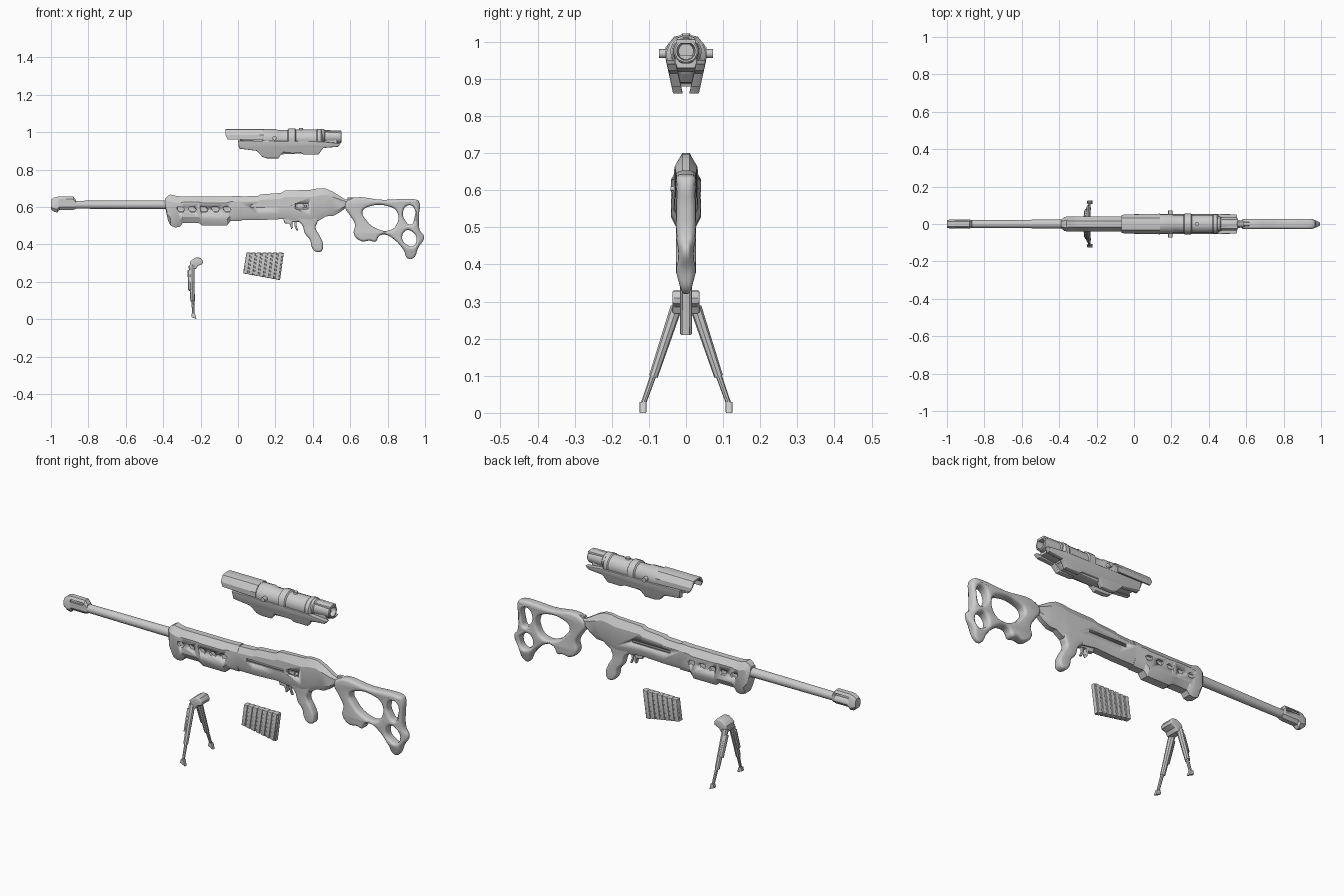
import bpy, bmesh, math
from mathutils import Vector, Matrix


def finish(ob, angle=35):
    bpy.ops.object.select_all(action='DESELECT')
    ob.select_set(True)
    bpy.context.view_layer.objects.active = ob
    bpy.ops.object.shade_smooth_by_angle(angle=math.radians(angle))
    return ob


def add(name, bm, angle=35):
    bmesh.ops.recalc_face_normals(bm, faces=bm.faces)
    me = bpy.data.meshes.new(name)
    bm.to_mesh(me)
    bm.free()
    ob = bpy.data.objects.new(name, me)
    bpy.context.collection.objects.link(ob)
    return finish(ob, angle)


def plate(name, outline, half, bevel=0.006, holes=(), smooth=False, y=0):
    """Rounded flat part: x-z outline with optional holes, thickness 2*half."""
    cu = bpy.data.curves.new(name, 'CURVE')
    cu.dimensions, cu.fill_mode = '2D', 'BOTH'
    cu.extrude, cu.bevel_depth, cu.offset = half - bevel, bevel, -bevel
    cu.bevel_resolution, cu.resolution_u = 2, 5
    for k, pts in enumerate([outline, *holes]):
        curved = smooth or k > 0
        sp = cu.splines.new('BEZIER')
        sp.bezier_points.add(len(pts) - 1)
        for bp, p in zip(sp.bezier_points, pts):
            bp.co = (p[0], p[1], 0)
            bp.handle_left_type = bp.handle_right_type = 'AUTO' if curved else 'VECTOR'
        sp.use_cyclic_u = True
        sp.resolution_u = 5 if curved else 1
    tmp = bpy.data.objects.new("tmp", cu)
    bpy.context.collection.objects.link(tmp)
    bpy.context.view_layer.update()
    bm = bmesh.new()
    bm.from_mesh(tmp.to_mesh())
    bpy.data.objects.remove(tmp)
    bm.transform(Matrix.Translation((0, y, 0)) @ Matrix.Rotation(math.pi / 2, 4, 'X'))
    bmesh.ops.remove_doubles(bm, verts=bm.verts, dist=1e-5)
    return add(name, bm)


def skin(name, rings, angle=35, cap=True):
    bm = bmesh.new()
    vs = [[bm.verts.new(p) for p in r] for r in rings]
    n = len(vs[0])
    for a, b in zip(vs, vs[1:]):
        for i in range(n):
            bm.faces.new((a[i], a[(i + 1) % n], b[(i + 1) % n], b[i]))
    if cap:
        bm.faces.new(vs[0])
        bm.faces.new(vs[-1])
    return add(name, bm, angle)


def hull(name, stations, angle=35):
    """Chamfered body along x; station = (x, z top, z bottom, half width, top flat, bottom flat)."""
    rings = []
    for x, t, b, w, ft, fb in stations:
        h = t - b
        side = [(fb, b), (w, b + .22 * h), (w, t - .22 * h), (ft, t)]
        rings.append([(x, y, z) for y, z in side] + [(x, -y, z) for y, z in side[::-1]])
    return skin(name, rings, angle)


def lathe(name, prof, z, n=20, y=0, angle=35):
    """Turned part along x; prof = (x, radius) pairs."""
    return skin(name, [[(x, y + r * math.cos(2 * math.pi * (i + .5) / n),
                         z + r * math.sin(2 * math.pi * (i + .5) / n)) for i in range(n)]
                       for x, r in prof], angle)


def rod(name, a, b, r1, r2, n=12):
    a, b = Vector(a), Vector(b)
    bm = bmesh.new()
    bmesh.ops.create_cone(bm, cap_ends=True, segments=n, radius1=r1, radius2=r2, depth=(b - a).length)
    bm.transform(Matrix.Translation((a + b) / 2) @ (b - a).to_track_quat('Z', 'Y').to_matrix().to_4x4())
    return add(name, bm)


def box(name, lo, hi, bevel=.003):
    bm = bmesh.new()
    bmesh.ops.create_cube(bm, size=1)
    lo, hi = Vector(lo), Vector(hi)
    for v in bm.verts:
        v.co = [(l + h) / 2 + c * (h - l) for c, l, h in zip(v.co, lo, hi)]
    if bevel:
        bmesh.ops.bevel(bm, geom=bm.edges[:], offset=bevel, segments=2, affect='EDGES', profile=.5)
    return add(name, bm)


def cut(ob, cutter):
    m = ob.modifiers.new("cut", 'BOOLEAN')
    m.object, m.operation, m.solver = cutter, 'DIFFERENCE', 'EXACT'
    cutter.hide_render = True
    cutter.hide_set(True)


# Barrel and muzzle brake
lathe("barrel", [(-.93, .021), (-.36, .024)], .612)
muzzle = hull("muzzle_brake", [(-1, .638, .588, .02, .012, .012), (-.985, .65, .575, .024, .013, .01),
                               (-.965, .655, .57, .024, .013, .01), (-.955, .655, .585, .024, .013, .012),
                               (-.88, .655, .585, .024, .013, .012), (-.865, .635, .59, .021, .012, .012)])
cut(muzzle, rod("bore_cutter", (-1.05, 0, .612), (-.96, 0, .612), .013, .013))
for k, s in enumerate((-1, 1)):
    cut(muzzle, box(f"brake_slot_cutter_{k}", (-.96, s * .022 - .006, .63), (-.885, s * .022 + .006, .643), 0))

# Handguard with side vents
guard = hull("handguard", [
    (-.39, .645, .6, .022, .014, .014), (-.375, .66, .53, .036, .018, .018), (-.36, .667, .5, .04, .018, .022),
    (-.335, .66, .49, .04, .016, .022), (-.31, .657, .495, .04, .016, .022), (-.295, .657, .515, .04, .016, .022),
    (-.21, .657, .515, .04, .016, .022), (-.19, .657, .5, .04, .016, .022), (-.06, .657, .5, .04, .016, .022),
    (-.04, .657, .525, .038, .016, .02), (.02, .66, .525, .033, .016, .02)], 28)
for i in range(5):
    x = -.325 + i * .062
    for k, s in enumerate((-1, 1)):
        cut(guard, plate(f"vent_cutter_{i}_{k}", [(x, .6), (x + .028, .6), (x + .04, .588), (x + .032, .574),
                                                  (x + .01, .574), (x, .586)], .016, .002, y=s * .043))

# Receiver
receiver = hull("receiver", [
    (0, .655, .53, .033, .016, .02), (.11, .66, .53, .033, .016, .02), (.12, .667, .53, .032, .016, .02),
    (.23, .675, .535, .032, .015, .02), (.25, .687, .535, .032, .013, .02), (.39, .692, .515, .032, .011, .018),
    (.43, .7, .525, .031, .01, .016), (.47, .698, .55, .03, .01, .015), (.51, .68, .552, .028, .01, .014),
    (.55, .655, .575, .024, .01, .012), (.575, .64, .595, .018, .01, .01), (.61, .637, .6, .02, .012, .012)], 28)
for k, s in enumerate((-1, 1)):
    cut(receiver, box(f"side_slot_cutter_{k}", (.07, s * .036 - .009, .597), (.29, s * .036 + .009, .613), 0))
cut(receiver, box("ejection_cutter", (.31, -.05, .59), (.375, -.022, .618), 0))
for k, s in enumerate((-1, 1)):
    box(f"slide_rail_{k}", (.075, s * .03 - .005, .602), (.285, s * .03 + .005, .609))
box("bolt", (.315, -.03, .595), (.35, -.018, .613))
rod("bolt_handle", (.36, -.02, .604), (.36, -.042, .604), .008, .006)
box("rear_sight_base", (.585, -.01, .63), (.63, .01, .65))

# Grip, trigger and guard
plate("grip", [(.31, .55), (.43, .56), (.425, .52), (.415, .49), (.44, .44), (.455, .395), (.445, .363), (.415, .362),
               (.395, .385), (.385, .425), (.36, .455), (.345, .5)], .024, .012, smooth=True)
plate("trigger", [(.3, .53), (.315, .53), (.312, .5), (.322, .475), (.312, .475), (.302, .5)], .006, .002)
plate("trigger_guard", [(.24, .54), (.345, .54), (.345, .515), (.325, .52), (.29, .52), (.293, .49), (.285, .48),
                        (.278, .51), (.25, .513)], .012, .004)
plate("magazine_catch", [(.265, .53), (.28, .53), (.29, .555), (.28, .45 + .05)], .01, .002)

# Skeleton stock
stock = plate("stock", [
    (.585, .634), (.78, .638), (.95, .64), (.967, .63), (.967, .55), (.972, .475), (.995, .44), (.965, .385),
    (.935, .325), (.908, .325), (.885, .37), (.83, .43), (.785, .452), (.755, .445), (.735, .415), (.705, .42),
    (.66, .417), (.62, .455), (.625, .508), (.595, .56), (.572, .6)], .027, .014, smooth=True, holes=[
        [(.665, .575), (.7, .602), (.81, .602), (.85, .575), (.85, .51), (.81, .475), (.735, .487), (.685, .53)],
        [(.905, .607), (.938, .6), (.942, .535), (.925, .505), (.89, .535), (.882, .57)],
        [(.9, .475), (.935, .465), (.955, .43), (.935, .39), (.908, .395), (.878, .43)]])
for v in stock.data.vertices:  # thin towards the butt and lower toe
    v.co.y *= min(1, max(.45, (1.02 - v.co.x) / .07)) * min(1, max(.45, (v.co.z - .28) / .1))

# Loose magazine with slanted ribs
plate("magazine", [(.045, .355), (.245, .355), (.225, .21), (.03, .245), (.03, .265)], .011, .003)
for i in range(7):
    t, b = .045 + i * .0286, .03 + i * .0279
    zb = .245 - (b - .03) * .18
    plate(f"magazine_rib_{i}", [(t, .356), (t + .021, .356), (b + .021, zb - .005), (b, zb)], .016, .004)

# Bipod
plate("bipod_head", [(-.258, .305), (-.245, .318), (-.225, .33), (-.2, .328), (-.187, .31), (-.19, .295),
                     (-.215, .285), (-.225, .268), (-.255, .268)], .037, .006)
for k, s in enumerate((-1, 1)):
    rod(f"bipod_upper_leg_{k}", (-.248, s * .026, .285), (-.243, s * .088, .098), .016, .012, 8)
    rod(f"bipod_sleeve_{k}", (-.258, s * .034, .26), (-.254, s * .07, .155), .012, .012, 8)
    rod(f"bipod_lower_leg_{k}", (-.242, s * .083, .115), (-.238, s * .115, .025), .0085, .007, 8)
    plate(f"bipod_foot_{k}", [(-.248, .03), (-.23, .03), (-.222, .0), (-.25, .012)], .009, .002, y=s * .116)

# Scope: turned housing with hollow eyepiece
lathe("scope_body", [(.02, .038), (.02, .043), (.13, .045), (.14, .053), (.2, .053), (.215, .048), (.265, .048),
                     (.27, .056), (.305, .056), (.31, .049), (.42, .049), (.425, .053), (.445, .053),
                     (.455, .04)], .965, 16)
lathe("scope_eyepiece", [(.44, .042), (.46, .042), (.465, .037), (.55, .034), (.554, .03), (.554, .025),
                         (.5, .02)], .975, 16)
# Open-bottomed hood at the front
hood_rings = []
for x, zb, w in [(-.067, .985, .047), (-.055, .962, .05), (.14, .958, .055)]:
    prof = [(w, zb), (w, .985), (.032, 1.014), (.012, 1.018)]
    inner = [(y - .008 if y > .03 else y, z - (.008 if z > 1 else 0)) for y, z in prof]
    arc = prof + [(-y, z) for y, z in prof[::-1]]
    arc_in = inner + [(-y, z) for y, z in inner[::-1]]
    hood_rings.append([(x, y, z) for y, z in arc + arc_in[::-1]])
skin("scope_hood", hood_rings, 30)
# Twin side rails of the mount and its core
for k, s in enumerate((-1, 1)):
    rail = plate(f"scope_mount_rail_{k}", [
        (0, .955), (.005, .912), (.1, .9), (.13, .868), (.155, .86), (.215, .86), (.24, .892), (.335, .89),
        (.35, .88), (.43, .88), (.455, .915), (.535, .922), (.55, .94), (.45, .95)], .013, .004, y=s * .037)
    for v in rail.data.vertices:  # lean the rails outwards at the top
        v.co.y += s * (v.co.z - .93) * .22
plate("scope_mount_core", [(.01, .96), (.02, .915), (.12, .9), (.2, .88), (.42, .89), (.45, .92), (.53, .93),
                           (.53, .965)], .03, .006)
rod("scope_side_knobs", (.195, -.073, .968), (.195, .073, .968), .012, .012, 12)
rod("scope_top_knob", (.337, 0, 1.0), (.337, 0, 1.022), .012, .011, 12)
plate("scope_rear_hood", [(.44, 1.008), (.554, 1.006), (.554, .995), (.44, .99)], .026, .003)
